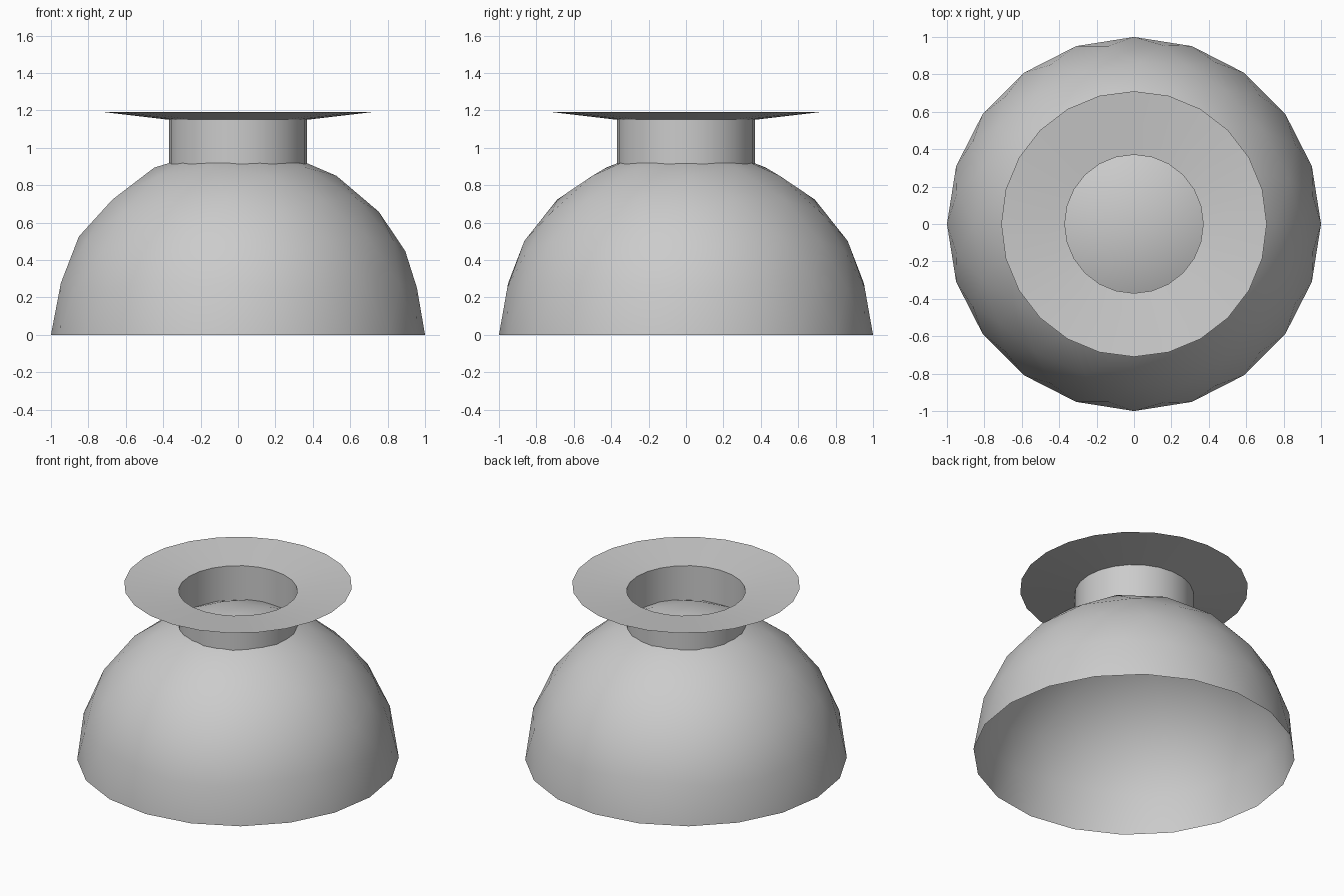
import bpy, bmesh, math

if "Cube" in bpy.data.objects:
    bpy.data.objects.remove(bpy.data.objects["Cube"])


def finish(name, bm, angle):
    mesh = bpy.data.meshes.new(name)
    bm.to_mesh(mesh)
    bm.free()
    obj = bpy.data.objects.new(name, mesh)
    bpy.context.collection.objects.link(obj)
    bpy.ops.object.select_all(action='DESELECT')
    obj.select_set(True)
    bpy.context.view_layer.objects.active = obj
    bpy.ops.object.shade_smooth_by_angle(angle=math.radians(angle))
    return obj


# Dome: upper half of an icosphere, open underneath
bm = bmesh.new()
bmesh.ops.create_icosphere(bm, subdivisions=3, radius=1.0)
bmesh.ops.bisect_plane(bm, geom=bm.verts[:] + bm.edges[:] + bm.faces[:],
                       dist=1e-4, plane_co=(0, 0, 0), plane_no=(0, 0, 1),
                       clear_inner=True)
finish("dome", bm, 40)

# Neck and flared rim: one open 24-sided sheet from a (radius, height) profile
profile = [(0.37, 0.91), (0.37, 1.15), (0.71, 1.19)]
sides = 24
bm = bmesh.new()
rings = [[bm.verts.new((r * math.cos(2 * math.pi * i / sides),
                        r * math.sin(2 * math.pi * i / sides), z))
          for i in range(sides)] for r, z in profile]
for low, high in zip(rings, rings[1:]):
    for i in range(sides):
        j = (i + 1) % sides
        bm.faces.new((low[i], low[j], high[j], high[i]))
finish("neck_and_rim", bm, 40)
